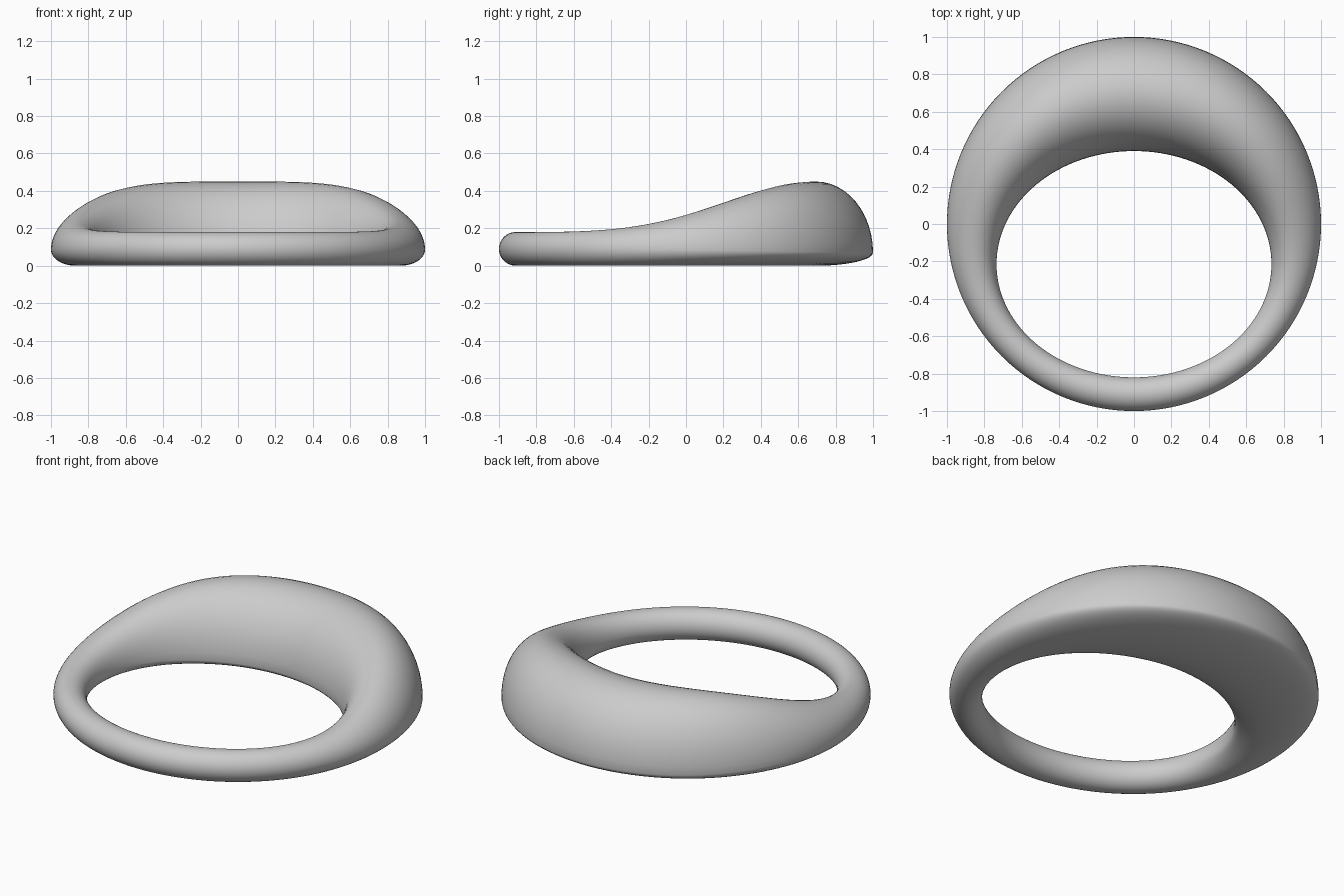
import bpy, bmesh
from math import sin, cos, pi

cube = bpy.data.objects.get("Cube")
if cube:
    bpy.data.objects.remove(cube, do_unlink=True)

RING_STEPS, SECTION_STEPS = 128, 48


def section(t):
    """Egg-shaped section between the outer circle and the offset inner oval."""
    ox, oy = cos(t), sin(t)
    ix, iy = 0.735 * cos(t), -0.215 + 0.605 * sin(t)
    s = ((1 + sin(t)) / 2) ** 1.7
    rise = s * s * (3 - 2 * s)              # 0 at the front, 1 at the back
    top = 0.18 + 0.27 * rise
    waist = 0.09 - 0.02 * rise              # height of the widest line
    for j in range(SECTION_STEPS):
        a = 2 * pi * j / SECTION_STEPS
        k = (1 + cos(a)) / 2
        z = waist + sin(a) * (top - waist if sin(a) > 0 else waist)
        yield (ix + (ox - ix) * k, iy + (oy - iy) * k, z)


# Loft the sections into a closed ring
bm = bmesh.new()
rings = [[bm.verts.new(p) for p in section(2 * pi * i / RING_STEPS)]
         for i in range(RING_STEPS)]
for i, ring in enumerate(rings):
    following = rings[(i + 1) % RING_STEPS]
    for j in range(SECTION_STEPS):
        n = (j + 1) % SECTION_STEPS
        bm.faces.new((ring[j], following[j], following[n], ring[n]))
bmesh.ops.recalc_face_normals(bm, faces=bm.faces)
for face in bm.faces:
    face.smooth = True

mesh = bpy.data.meshes.new("tapered_ring")
bm.to_mesh(mesh)
bm.free()
body = bpy.data.objects.new("tapered_ring", mesh)
bpy.context.collection.objects.link(body)

# Plain grey finish
colour = (0.6, 0.6, 0.6, 1)
grey = bpy.data.materials.new("light_grey")
grey.use_nodes = True
grey.diffuse_color = colour
grey.node_tree.nodes["Principled BSDF"].inputs["Base Color"].default_value = colour
mesh.materials.append(grey)
